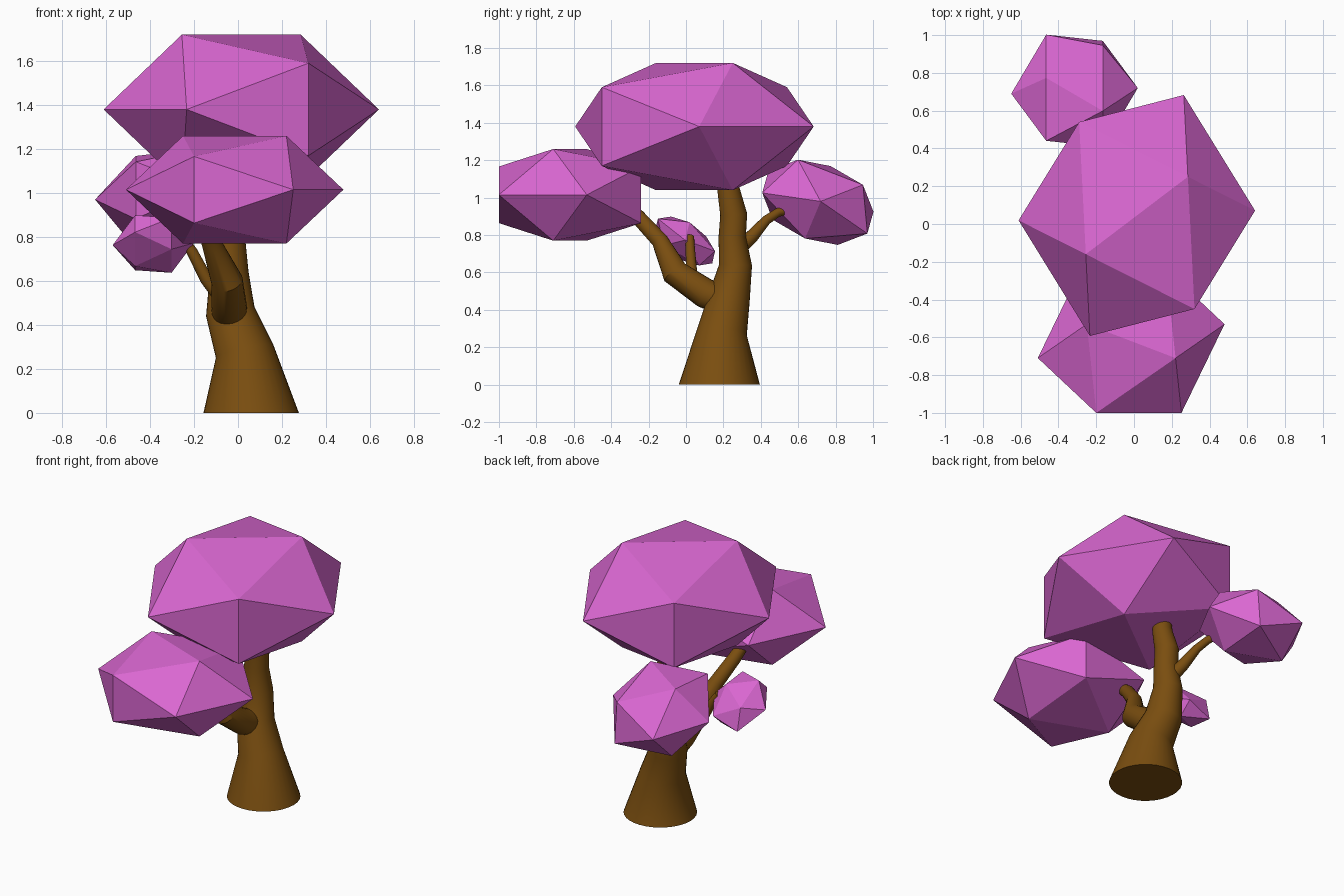
import bpy, bmesh, math
from mathutils import Vector, Matrix

cube = bpy.data.objects.get("Cube")
if cube:
    bpy.data.objects.remove(cube, do_unlink=True)


def make_material(name, rgb):
    mat = bpy.data.materials.new(name)
    mat.use_nodes = True
    color = (*rgb, 1.0)
    mat.diffuse_color = color
    mat.node_tree.nodes["Principled BSDF"].inputs["Base Color"].default_value = color
    return mat


PINK = make_material("pink_leaves", (0.70, 0.135, 0.64))
BROWN = make_material("brown_bark", (0.195, 0.076, 0.005))


def finish(bm, name, mat):
    bmesh.ops.recalc_face_normals(bm, faces=bm.faces)
    mesh = bpy.data.meshes.new(name)
    bm.to_mesh(mesh)
    bm.free()
    mesh.materials.append(mat)
    obj = bpy.data.objects.new(name, mesh)
    bpy.context.collection.objects.link(obj)
    return obj


def foliage(name, center, axes, tilt=0.0):
    """Flat-shaded icosahedron stretched along three axes."""
    bm = bmesh.new()
    bmesh.ops.create_icosphere(bm, subdivisions=1, radius=1.0)
    stretch = Matrix(axes).transposed() @ Matrix.Rotation(tilt, 3, "Y")
    bm.transform(Matrix.Translation(center) @ stretch.to_4x4())
    return finish(bm, name, PINK)


def limb(name, points, sides=32, flat_base=False):
    """Tapered tube through (x, y, z, radius) points with capped ends."""
    bm = bmesh.new()
    path = [Vector(p[:3]) for p in points]
    rings = []
    for i, (p, spec) in enumerate(zip(path, points)):
        before = (p - path[i - 1]).normalized() if i else Vector()
        after = (path[i + 1] - p).normalized() if i + 1 < len(path) else Vector()
        direction = before + after
        if flat_base and i == 0:
            direction = Vector((0, 0, 1))
        turn = Vector((0, 0, 1)).rotation_difference(direction)
        ring = []
        for k in range(sides):
            a = math.tau * k / sides
            offset = Vector((math.cos(a), math.sin(a), 0)) * spec[3]
            ring.append(bm.verts.new(p + turn @ offset))
        rings.append(ring)
    for low, high in zip(rings, rings[1:]):
        for k in range(sides):
            n = (k + 1) % sides
            bm.faces.new((low[k], low[n], high[n], high[k]))
    bm.faces.new(rings[0][::-1])
    bm.faces.new(rings[-1])
    obj = finish(bm, name, BROWN)
    bpy.ops.object.select_all(action="DESELECT")
    obj.select_set(True)
    bpy.context.view_layer.objects.active = obj
    bpy.ops.object.shade_smooth_by_angle(angle=math.radians(30))
    return obj


# Trunk and branches
limb("trunk", [
    (0.06, 0.178, 0, 0.217), (0.03, 0.192, 0.28, 0.134),
    (-0.035, 0.23, 0.46, 0.112), (-0.04, 0.265, 0.64, 0.088),
    (-0.04, 0.247, 0.79, 0.073), (-0.04, 0.255, 0.91, 0.072),
    (-0.03, 0.228, 1.04, 0.06), (-0.03, 0.215, 1.16, 0.055)], flat_base=True)
limb("front_branch", [
    (-0.04, 0.2, 0.45, 0.08), (-0.04, 0.1, 0.49, 0.08),
    (-0.05, -0.06, 0.6, 0.072), (-0.12, -0.14, 0.77, 0.045),
    (-0.17, -0.26, 0.9, 0.04), (-0.18, -0.32, 0.95, 0.035)], sides=24)
limb("back_branch", [
    (-0.05, 0.26, 0.71, 0.042), (-0.09, 0.35, 0.79, 0.036),
    (-0.13, 0.43, 0.88, 0.026), (-0.16, 0.49, 0.92, 0.024),
    (-0.19, 0.57, 0.94, 0.022)], sides=16)
limb("side_branch", [
    (-0.07, 0.05, 0.52, 0.036), (-0.145, 0.03, 0.61, 0.029),
    (-0.21, 0.022, 0.735, 0.025), (-0.25, 0.02, 0.79, 0.023)], sides=16)

# Leaf clumps: the two large ones rest on an edge
EDGE_UP = -math.atan(2 / (1 + math.sqrt(5)))
foliage("top_leaves", (0.015, 0.045, 1.38),
        ((0.514, 0.39, 0), (-0.359, 0.582, 0), (0, 0, 0.4)), EDGE_UP)
foliage("front_leaves", (-0.015, -0.62, 1.015),
        ((0.447, -0.171, 0), (0.217, 0.447, 0), (0, 0, 0.288)), EDGE_UP)
foliage("back_leaves", (-0.315, 0.705, 0.975),
        ((0, 0.262, 0.102), (0, -0.218, 0.232), (0.335, 0.015, 0.005)))
foliage("side_leaves", (-0.385, -0.005, 0.768),
        ((0, 0.179, -0.063), (0, -0.03, 0.136), (0.185, 0, 0.005)))
